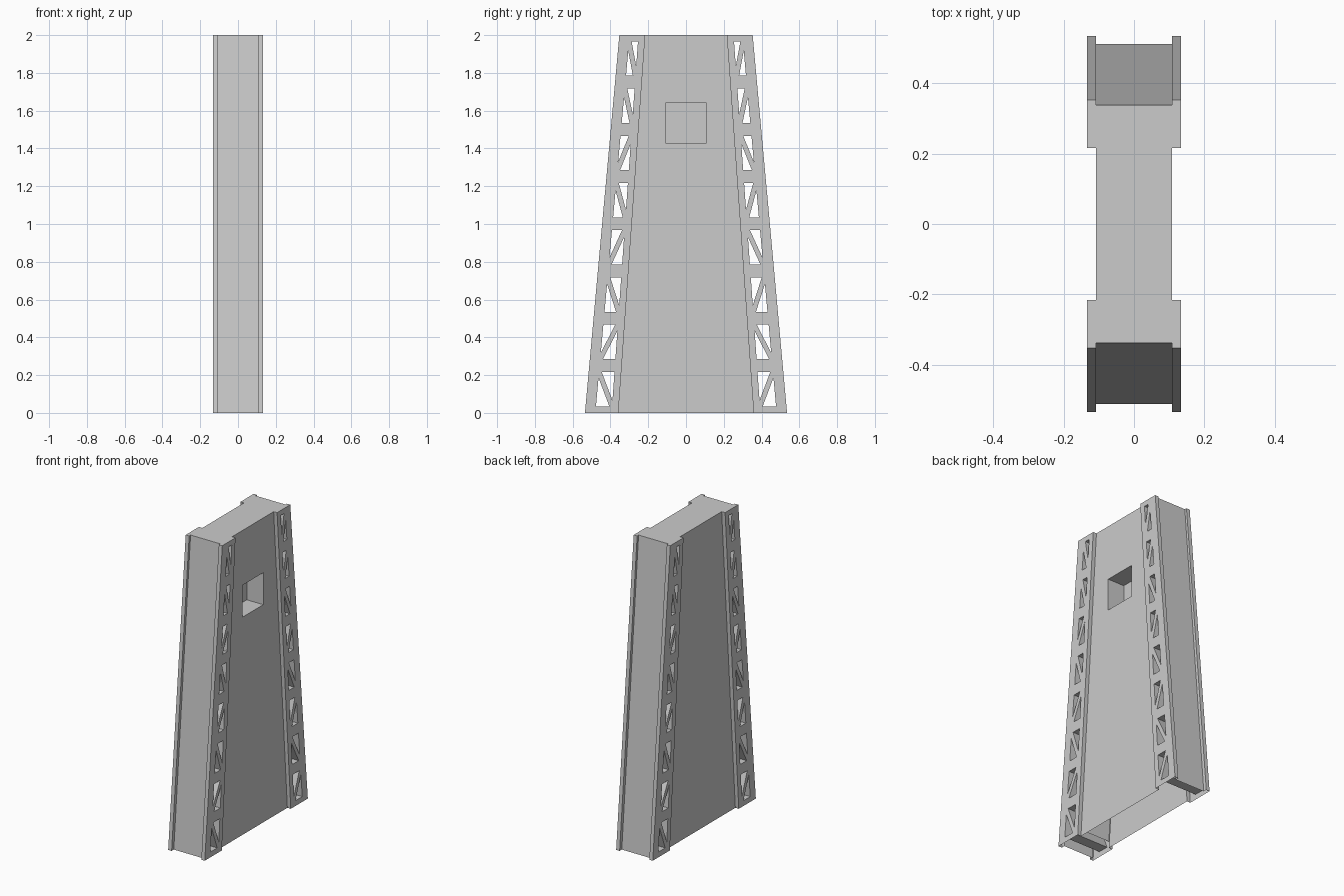
import bpy, bmesh
from math import hypot

if "Cube" in bpy.data.objects:
    bpy.data.objects.remove(bpy.data.objects["Cube"])

H = 2.0
XI, XO = 0.108, 0.133            # web / panel plane and flange plane


def taper(bottom, top, z):
    return bottom + (top - bottom) * z / H


def outer(z):
    return taper(0.535, 0.353, z)


def inner(z):
    return taper(0.358, 0.216, z)


def web(z):
    return taper(0.512, 0.338, z)


def loft(bm, low, high):
    """Closed prism between two matching loops."""
    a = [bm.verts.new(p) for p in low]
    b = [bm.verts.new(p) for p in high]
    n = len(a)
    bm.faces.new(a[::-1])
    bm.faces.new(b)
    for i in range(n):
        bm.faces.new((a[i], a[(i + 1) % n], b[(i + 1) % n], b[i]))


def make_object(name, bm):
    bmesh.ops.recalc_face_normals(bm, faces=bm.faces)
    me = bpy.data.meshes.new(name)
    bm.to_mesh(me)
    bm.free()
    ob = bpy.data.objects.new(name, me)
    bpy.context.collection.objects.link(ob)
    return ob


# Tapered body: panel in the middle, flanged columns at both ends
def section(z):
    q = [(XI, inner(z)), (XO, inner(z)), (XO, outer(z)), (XI, outer(z)), (XI, web(z))]
    right = [(x, -y) for x, y in q[::-1]] + q
    left = [(-x, -y) for x, y in right]
    return [(x, y, z) for x, y in right + left]


bm = bmesh.new()
loft(bm, section(0), section(H))
body = make_object("tapered_tower", bm)

# Lattice cutters: two triangles per cell on each column
bm = bmesh.new()
rises_outward = [False, True, False, True, False, True, False, False]
for k, flip in enumerate(rises_outward):
    z0, z1 = 0.035 + 0.25 * k, 0.217 + 0.25 * k

    def pt(u, v):                # u: 0 outer edge .. 1 inner edge, v: height
        z = z0 + (z1 - z0) * v
        o, i = outer(z) - 0.055, inner(z) + 0.036
        return o + (i - o) * u, z

    h = z1 - z0
    w = pt(0, .5)[0] - pt(1, .5)[0]
    d = 0.013 * hypot(w, h)
    du = dv = d / (w * h)        # diagonal strut clearance
    # triangles on either side of the strut
    tris = [[(0, 0), (1 - du, 0), (0, 1 - dv)], [(1, 1), (du, 1), (1, dv)]]
    if flip:
        tris = [[(u, 1 - v) for u, v in t] for t in tris]
    for t in tris:
        p = [pt(u, v) for u, v in t]
        for s in (1, -1):
            loft(bm, [(-0.2, s * y, z) for y, z in p], [(0.2, s * y, z) for y, z in p])

# Window pocket cutter on the right-hand panel
w = [(-0.108, 1.43), (0.108, 1.43), (0.108, 1.64), (-0.108, 1.64)]
loft(bm, [(-0.012, y, z) for y, z in w], [(0.2, y, z) for y, z in w])
cutter = make_object("opening_cutter", bm)
cutter.hide_render = True

mod = body.modifiers.new("openings", "BOOLEAN")
mod.operation = "DIFFERENCE"
mod.solver = "EXACT"
mod.object = cutter
bpy.context.view_layer.objects.active = body
body.select_set(True)
bpy.ops.object.modifier_apply(modifier=mod.name)
bpy.data.objects.remove(cutter)

# Open underside
bm = bmesh.new()
bm.from_mesh(body.data)
base = [f for f in bm.faces if all(v.co.z < 0.001 for v in f.verts)]
bmesh.ops.delete(bm, geom=base, context="FACES")
bm.to_mesh(body.data)
bm.free()
